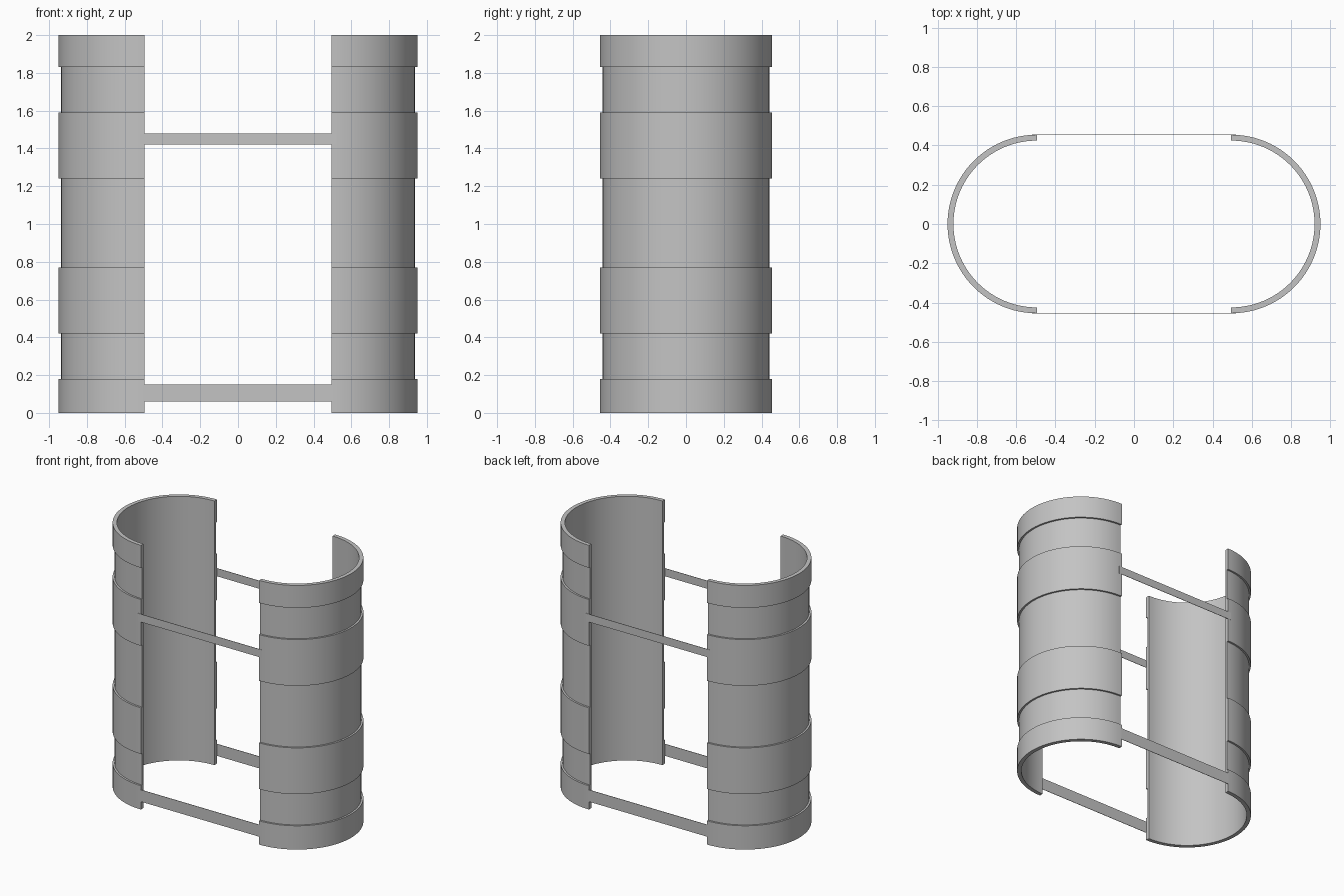
import bpy, bmesh, math

if "Cube" in bpy.data.objects:
    bpy.data.objects.remove(bpy.data.objects["Cube"])

CX, R_IN, R_WALL, R_BAND = 0.495, 0.425, 0.441, 0.455
BANDS = [(0.0, 0.18), (0.42, 0.77), (1.24, 1.59), (1.83, 2.0)]
SEGMENTS = 48

grey = bpy.data.materials.new("grey")
grey.diffuse_color = (0.55, 0.55, 0.55, 1)
grey.use_nodes = True
grey.node_tree.nodes["Principled BSDF"].inputs["Base Color"].default_value = grey.diffuse_color


def finish(name, bm):
    bmesh.ops.recalc_face_normals(bm, faces=bm.faces)
    mesh = bpy.data.meshes.new(name)
    bm.to_mesh(mesh)
    bm.free()
    mesh.materials.append(grey)
    obj = bpy.data.objects.new(name, mesh)
    bpy.context.collection.objects.link(obj)
    bpy.ops.object.select_all(action='DESELECT')
    obj.select_set(True)
    bpy.context.view_layer.objects.active = obj
    bpy.ops.object.shade_smooth_by_angle(angle=math.radians(30))


# Stepped wall section: straight inside, raised bands outside
profile = [(R_IN, 2.0), (R_IN, 0.0)]
for i, (low, high) in enumerate(BANDS):
    if i > 0:
        profile.append((R_WALL, low))
    profile += [(R_BAND, low), (R_BAND, high)]
    if i < len(BANDS) - 1:
        profile.append((R_WALL, high))


def half_shell(name, side):
    bm = bmesh.new()
    rings = []
    for s in range(SEGMENTS + 1):
        a = -math.pi / 2 + math.pi * s / SEGMENTS
        rings.append([bm.verts.new((side * (CX + r * math.cos(a)), r * math.sin(a), z))
                      for r, z in profile])
    n = len(profile)
    for a, b in zip(rings, rings[1:]):
        for i in range(n):
            j = (i + 1) % n
            bm.faces.new((a[i], a[j], b[j], b[i]))
    # Flat cut ends
    bm.faces.new(rings[0])
    bm.faces.new(rings[-1])
    finish(name, bm)


def strap(name, side, low, high, half_length):
    bm = bmesh.new()
    bmesh.ops.create_cube(bm, size=1)
    for v in bm.verts:
        v.co = (v.co.x * 2 * half_length,
                side * (R_BAND - 0.0005) + v.co.y * 0.003,
                low + (v.co.z + 0.5) * (high - low))
    finish(name, bm)


half_shell("right_shell", 1)
half_shell("left_shell", -1)

# Thin straps joining the shells at front and back
for label, side in (("front", -1), ("back", 1)):
    strap(label + "_lower_strap", side, 0.06, 0.15, 0.50)
    strap(label + "_upper_strap", side, 1.42, 1.48, 0.52)
